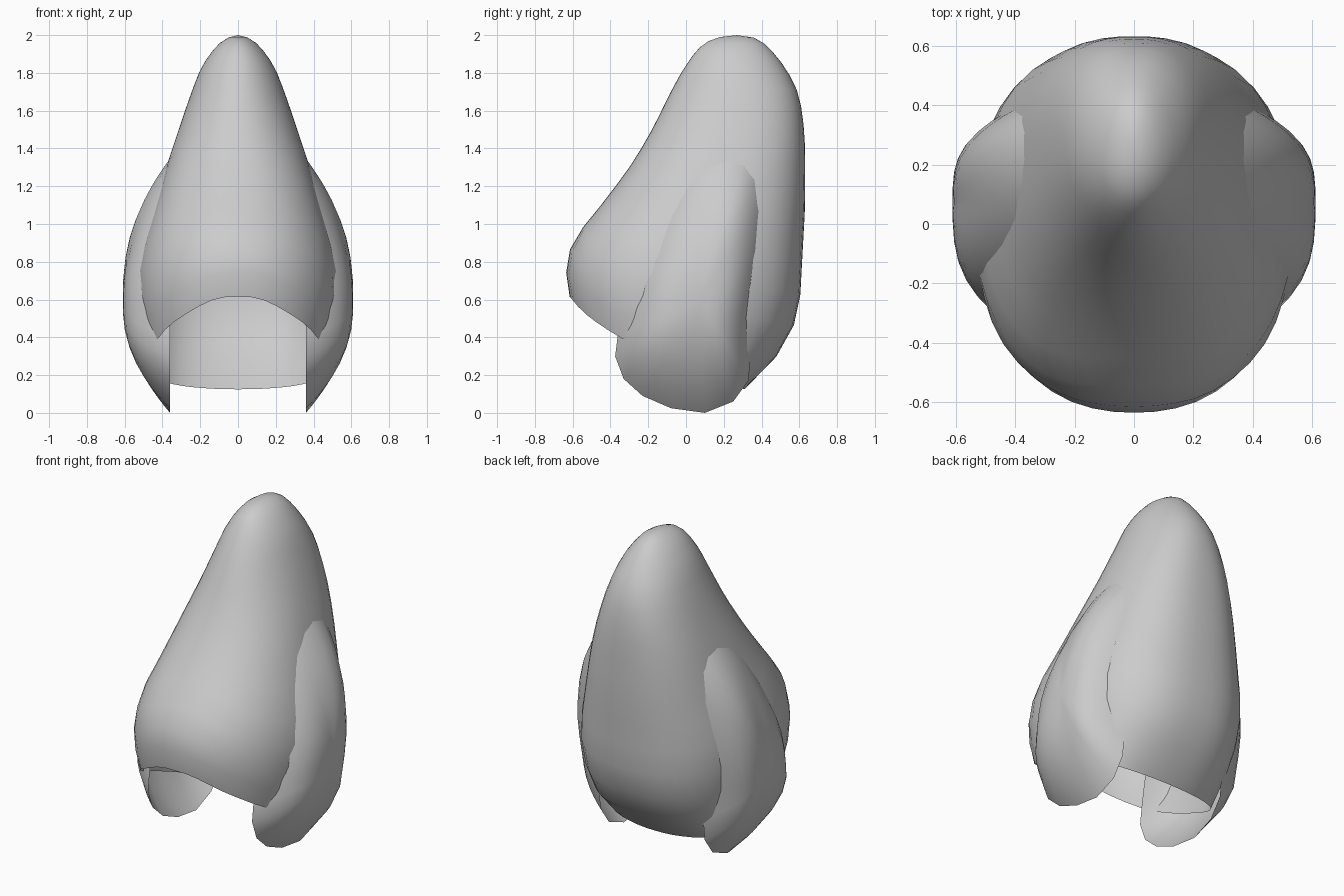
import bpy, bmesh, math

cube = bpy.data.objects.get("Cube")
if cube:
    bpy.data.objects.remove(cube)

grey = bpy.data.materials.new("plain grey")
grey.use_nodes = True
COLOUR = (0.6, 0.6, 0.6, 1)
grey.diffuse_color = COLOUR
grey.node_tree.nodes["Principled BSDF"].inputs["Base Color"].default_value = COLOUR


def interp(table, x, col):
    """Smooth curve through one column of a table sorted by its first column."""
    x = min(max(x, table[0][0]), table[-1][0])
    n = len(table)
    i = next(k for k in range(n - 1) if x <= table[k + 1][0])

    def slope(k):
        a, b = table[max(k - 1, 0)], table[min(k + 1, n - 1)]
        return (b[col] - a[col]) / (b[0] - a[0])

    p, q = table[i], table[i + 1]
    h = q[0] - p[0]
    t = (x - p[0]) / h
    return ((1 + 2 * t) * (1 - t) ** 2 * p[col] + t * (1 - t) ** 2 * h * slope(i)
            + t * t * (3 - 2 * t) * q[col] + t * t * (t - 1) * h * slope(i + 1))


def shell(name, tip, rings):
    """Open surface from a tip point through a list of closed rings."""
    bm = bmesh.new()
    top = bm.verts.new(tip)
    loops = [[bm.verts.new(p) for p in ring] for ring in rings]
    n = len(loops[0])
    for j in range(n):
        k = (j + 1) % n
        bm.faces.new((top, loops[0][j], loops[0][k]))
        for a, b in zip(loops, loops[1:]):
            bm.faces.new((a[j], b[j], b[k], a[k]))
    bmesh.ops.recalc_face_normals(bm, faces=bm.faces)
    # the tip must face away from the open side
    bm.normal_update()
    mid = sum((v.co for v in loops[-1]), top.co * 0) / n
    if top.normal.dot(top.co - mid) < 0:
        bmesh.ops.reverse_faces(bm, faces=bm.faces)
    for f in bm.faces:
        f.smooth = True
    mesh = bpy.data.meshes.new(name)
    bm.to_mesh(mesh)
    bm.free()
    mesh.materials.append(grey)
    obj = bpy.data.objects.new(name, mesh)
    bpy.context.collection.objects.link(obj)


# Body: height, front y, back y, half width, squareness of front and back
BODY = [(.13, -.4, .31, .46, 2.5, 2.4), (.3, -.47, .48, .475, 2.6, 2.5),
        (.45, -.55, .565, .505, 2.6, 2.5), (.58, -.605, .6, .525, 2.4, 2.5),
        (.72, -.635, .61, .535, 2.2, 2.5), (.9, -.6, .62, .498, 2.2, 2.5),
        (1.1, -.45, .63, .438, 2.2, 2.5), (1.3, -.3, .63, .38, 2.2, 2.5),
        (1.5, -.18, .625, .314, 2.1, 2.4), (1.7, -.08, .59, .245, 2, 2.2),
        (1.84, 0, .515, .187, 2, 2), (1.95, .09, .42, .105, 2, 2),
        (1.99, .18, .35, .045, 2, 2), (2, .27, .27, 0, 2, 2)]
# Lower rim of the body: y, height
RIM = [(-.615, .615), (-.55, .54), (-.46, .47), (-.33, .39), (0, .25), (.31, .125)]


def body_point(angle, z):
    front, back, width = (interp(BODY, z, c) for c in (1, 2, 3))
    c, s = math.cos(angle), math.sin(angle)
    power = interp(BODY, z, 5 if s > 0 else 4)
    r = (abs(c) ** power + abs(s) ** power) ** (-1 / power)
    return (width * c * r, (front + back) / 2 + (back - front) / 2 * s * r, z)


SIDES, ROWS = 48, 18
angles = [2 * math.pi * i / SIDES for i in range(SIDES)]
rim = []
for a in angles:
    z = .4
    for _ in range(40):
        z = (z + interp(RIM, body_point(a, z)[1], 1)) / 2
    rim.append(z)
shell("body_shell", (0, .27, 2),
      [[body_point(a, 2 - (2 - low) * (r / ROWS) ** 1.7) for a, low in zip(angles, rim)]
       for r in range(1, ROWS + 1)])

# Side wings: rim outline in y and z, bulging outwards from a flat open side
OUTLINE = [(.1, .0), (.25, .06), (.33, .17), (.345, .32), (.365, .5), (.395, .7),
           (.41, .9), (.405, 1.1), (.37, 1.25), (.31, 1.32), (.22, 1.345), (.12, 1.325),
           (.01, 1.255), (-.1, 1.13), (-.18, 1), (-.245, .87), (-.3, .72),
           (-.335, .57), (-.36, .42), (-.375, .3), (-.33, .18), (-.23, .09), (-.08, .025)]
CY, CZ, BASE, BULGE = .075, .6, .36, .25


def wing_point(y, z, s):
    dy, dz = y - CY, z - CZ
    power = 2 + 1.4 * abs(dy) / math.hypot(dy, dz)
    return (BASE + BULGE * (1 - s ** power), CY + dy * s, CZ + dz * s)


for name, side in (("left_wing", 1), ("right_wing", -1)):
    rings = []
    for r in range(1, 11):
        s = math.sin(math.pi / 2 * r / 10)
        rings.append([(side * x, y, z) for x, y, z in
                      (wing_point(py, pz, s) for py, pz in OUTLINE)])
    shell(name, (side * (BASE + BULGE), CY, CZ), rings)
